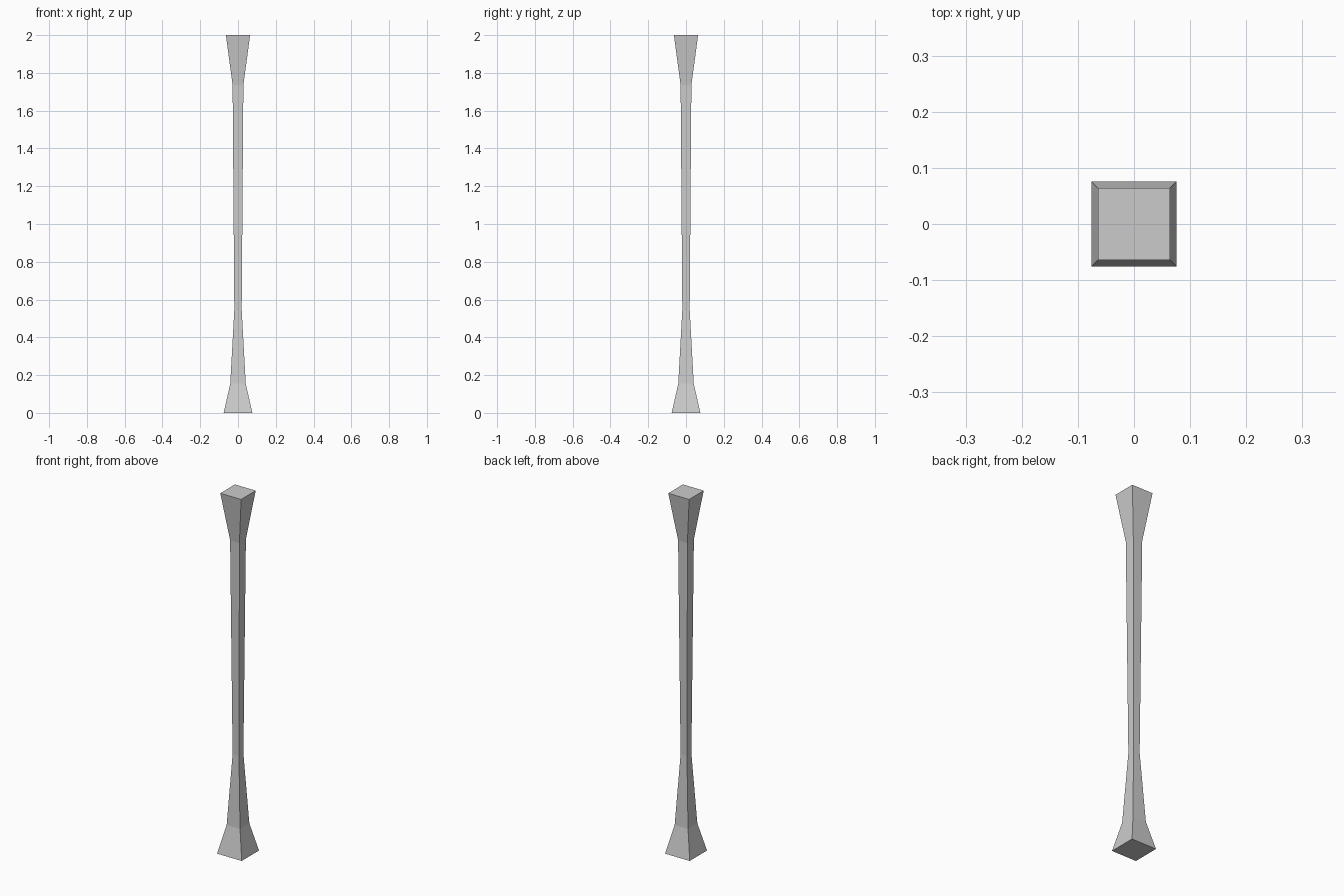
import bpy, bmesh

if "Cube" in bpy.data.objects:
    bpy.data.objects.remove(bpy.data.objects["Cube"])

# square cross-sections up the post: (height, half width)
PROFILE = [(0.0, 0.076), (0.155, 0.041), (0.545, 0.0195), (1.735, 0.0285), (2.0, 0.064)]


def square_post(name, profile):
    bm = bmesh.new()
    rings = [[bm.verts.new((sx * h, sy * h, z))
              for sx, sy in ((-1, -1), (1, -1), (1, 1), (-1, 1))]
             for z, h in profile]
    # flared sides
    for low, high in zip(rings, rings[1:]):
        for i in range(4):
            j = (i + 1) % 4
            bm.faces.new((low[i], low[j], high[j], high[i]))
    # flat end caps
    bm.faces.new(rings[0][::-1])
    bm.faces.new(rings[-1])
    mesh = bpy.data.meshes.new(name)
    bm.to_mesh(mesh)
    bm.free()
    obj = bpy.data.objects.new(name, mesh)
    bpy.context.collection.objects.link(obj)
    return obj


square_post("flared_post", PROFILE)
